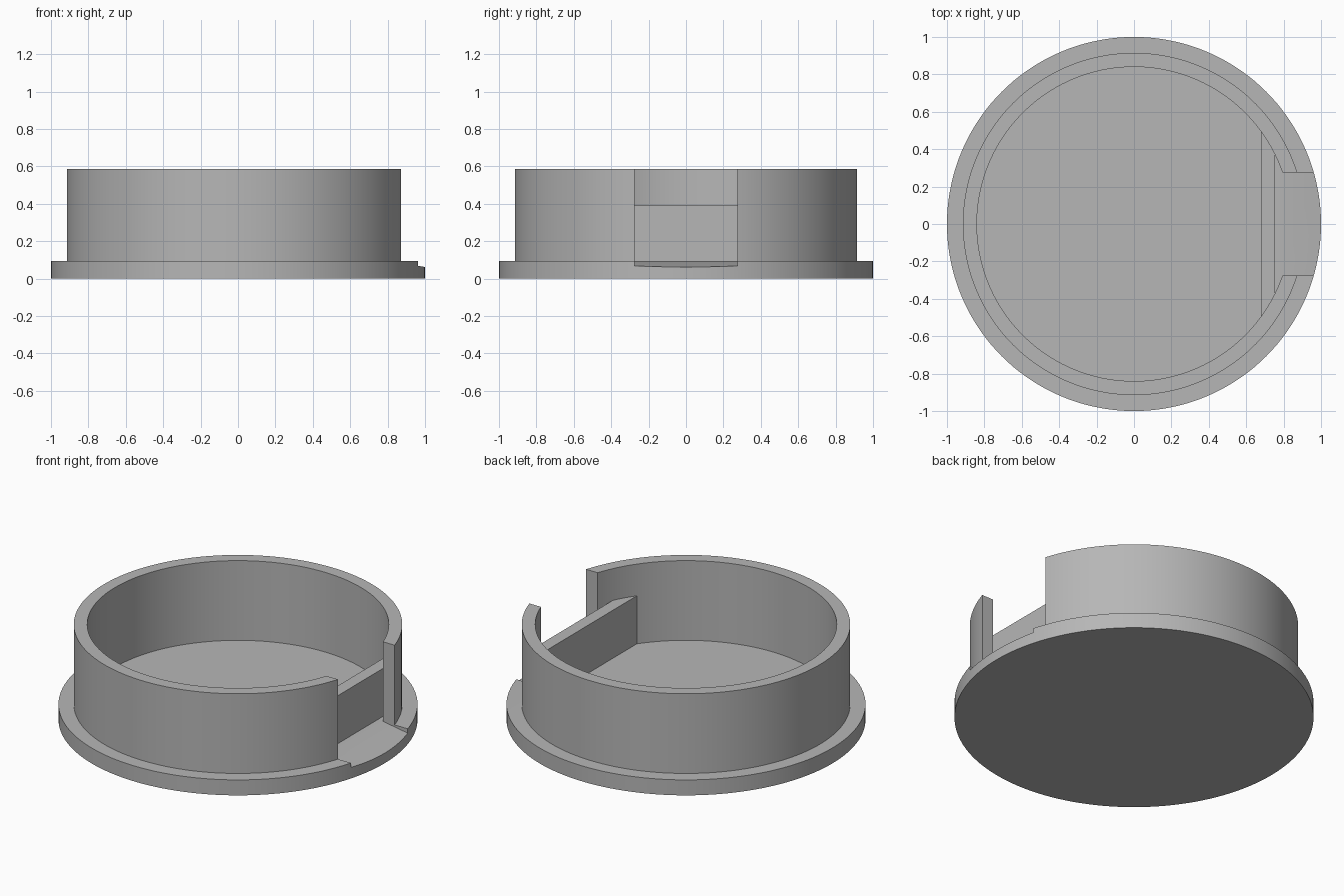
import bpy
import bmesh
from math import asin, acos, cos, sin, tau, radians

FLANGE_TOP = 0.095
OUTER, INNER = 0.915, 0.84
SLOT = 0.275          # half width of the opening
SEGMENTS = 144

cube = bpy.data.objects.get("Cube")
if cube:
    bpy.data.objects.remove(cube, do_unlink=True)

grey = bpy.data.materials.new("plain grey")
grey.use_nodes = True
colour = (0.47, 0.47, 0.47, 1)
grey.diffuse_color = colour
grey.node_tree.nodes["Principled BSDF"].inputs["Base Color"].default_value = colour


def arc(radius, start, end, steps):
    angles = [start + (end - start) * i / steps for i in range(steps + 1)]
    return [(radius * cos(a), radius * sin(a)) for a in angles]


def prism(name, outline, bottom, top):
    """Extrude a flat outline upwards; top is a height or a function of x."""
    height = top if callable(top) else lambda x: top
    bm = bmesh.new()
    low = [bm.verts.new((x, y, bottom(x) if callable(bottom) else bottom)) for x, y in outline]
    high = [bm.verts.new((x, y, height(x))) for x, y in outline]
    bm.faces.new(low[::-1])
    bm.faces.new(high)
    count = len(outline)
    for i in range(count):
        j = (i + 1) % count
        bm.faces.new((low[i], low[j], high[j], high[i]))
    bmesh.ops.recalc_face_normals(bm, faces=bm.faces)
    mesh = bpy.data.meshes.new(name)
    bm.to_mesh(mesh)
    bm.free()
    mesh.materials.append(grey)
    obj = bpy.data.objects.new(name, mesh)
    bpy.context.collection.objects.link(obj)
    return obj


def smooth(obj):
    bpy.ops.object.select_all(action="DESELECT")
    obj.select_set(True)
    bpy.context.view_layer.objects.active = obj
    bpy.ops.object.shade_smooth_by_angle(angle=radians(30))


# Round base flange
flange = prism("base_flange", arc(1, 0, tau, SEGMENTS)[:-1], 0, FLANGE_TOP)

# Sloping spout cut into the flange rim
cutter = prism("spout_cutter",
               [(0.8, -SLOT), (1.2, -SLOT), (1.2, SLOT), (0.8, SLOT)],
               lambda x: FLANGE_TOP - 0.165 * (x - 0.8), 0.3)
cutter.hide_render = True
cutter.hide_viewport = True
cut = flange.modifiers.new("spout", "BOOLEAN")
cut.operation = "DIFFERENCE"
cut.solver = "EXACT"
cut.object = cutter
bpy.context.view_layer.objects.active = flange
bpy.ops.object.modifier_apply(modifier=cut.name)
bpy.data.objects.remove(cutter, do_unlink=True)
smooth(flange)

# Tall ring wall, open on one side with straight parallel ends
a_out, a_in = asin(SLOT / OUTER), asin(SLOT / INNER)
wall_outline = (arc(OUTER, a_out, tau - a_out, SEGMENTS)
                + arc(INNER, tau - a_in, a_in, SEGMENTS))
smooth(prism("ring_wall", wall_outline, FLANGE_TOP, 0.585))

# Low divider behind the opening, its ends set slightly into the wall
reach = INNER + 0.01
near, far = acos(0.755 / reach), acos(0.68 / reach)
divider_outline = arc(reach, near, far, 6) + arc(reach, -far, -near, 6)
prism("divider", divider_outline, FLANGE_TOP, 0.39)
